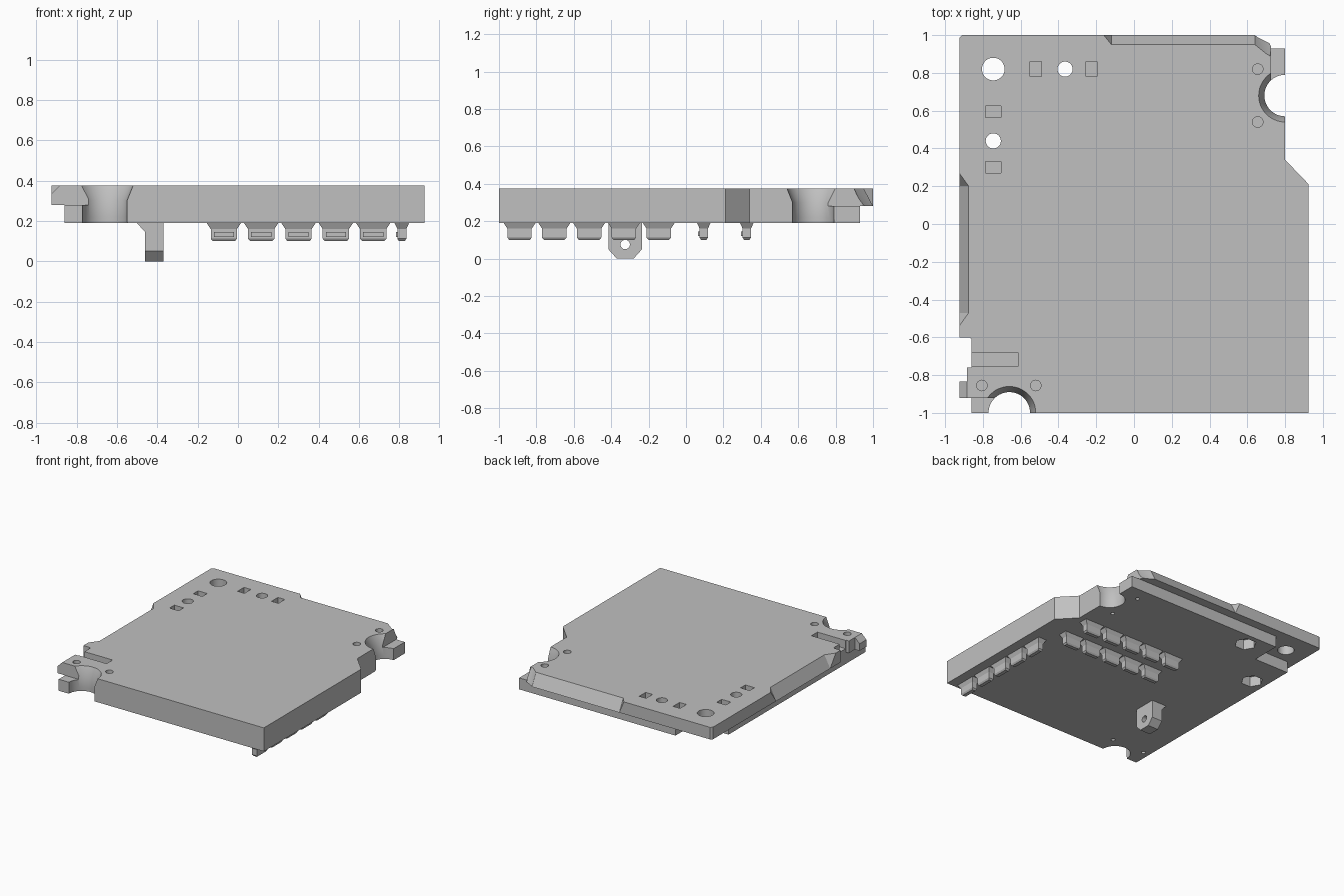
import bpy, bmesh, math
from mathutils import Vector

if "Cube" in bpy.data.objects:
    bpy.data.objects.remove(bpy.data.objects["Cube"], do_unlink=True)

grey = bpy.data.materials.new("plain grey")
grey.use_nodes = True
grey.diffuse_color = (0.53, 0.53, 0.53, 1)
grey.node_tree.nodes["Principled BSDF"].inputs["Base Color"].default_value = grey.diffuse_color

BOTTOM, STEP, TOP = 0.19, 0.28, 0.375


def finish(name, bm):
    bmesh.ops.recalc_face_normals(bm, faces=bm.faces)
    mesh = bpy.data.meshes.new(name)
    bm.to_mesh(mesh)
    bm.free()
    mesh.materials.append(grey)
    ob = bpy.data.objects.new(name, mesh)
    bpy.context.collection.objects.link(ob)
    return ob


def loft(name, loops):
    """Solid through a stack of loops with equal point counts."""
    bm = bmesh.new()
    rings = [[bm.verts.new(p) for p in loop] for loop in loops]
    n = len(rings[0])
    for a, b in zip(rings, rings[1:]):
        for i in range(n):
            j = (i + 1) % n
            bm.faces.new((a[i], a[j], b[j], b[i]))
    bm.faces.new(rings[0])
    bm.faces.new(rings[-1])
    return finish(name, bm)


def box(name, x0, x1, y0, y1, z0, z1):
    rect = ((x0, y0), (x1, y0), (x1, y1), (x0, y1))
    return loft(name, [[(x, y, z) for x, y in rect] for z in (z0, z1)])


def turned(name, x, y, profile, n=48):
    """Round solid on a vertical axis; profile is (radius, height) pairs."""
    angles = [math.tau * i / n for i in range(n)]
    return loft(name, [[(x + r * math.cos(a), y + r * math.sin(a), z) for a in angles]
                       for r, z in profile])


def hull(name, points):
    bm = bmesh.new()
    for p in points:
        bm.verts.new(p)
    bmesh.ops.convex_hull(bm, input=bm.verts[:])
    loose = [v for v in bm.verts if not v.link_faces]
    bmesh.ops.delete(bm, geom=loose, context='VERTS')
    return finish(name, bm)


def slope(start, end, outward):
    """Edge-slope cutter between two (outer, top, foot) triangles."""
    pts = []
    for tri in (start, end):
        outer, top, foot = map(Vector, tri)
        mid = (top + foot) / 2
        pts += [mid + (p - mid) * 1.5 for p in (outer, top, foot)]
        pts.append(top + Vector(outward) * 0.12 + Vector((0, 0, 0.08)))
    return hull("slope_cutter", pts)


def cut(ob, cutter):
    cutter.hide_render = True
    mod = ob.modifiers.new("cut", 'BOOLEAN')
    mod.operation, mod.solver, mod.object = 'DIFFERENCE', 'EXACT', cutter
    bpy.context.view_layer.objects.active = ob
    bpy.ops.object.modifier_apply(modifier=mod.name)
    bpy.data.objects.remove(cutter, do_unlink=True)


# Main plate outline
outline = [(-.86, -1), (.925, -1), (.925, .21), (.8, .34), (.8, .93), (.73, .93),
           (.715, .96), (.69, .985), (.64, 1), (-.91, 1), (-.925, .985), (-.925, -.6),
           (-.87, -.6), (-.86, -.61), (-.86, -.76), (-.885, -.76), (-.885, -.835),
           (-.925, -.835), (-.925, -.92), (-.86, -.92)]
plate = loft("plate", [[(x, y, z) for x, y in outline] for z in (BOTTOM, TOP)])

# Underside rebates, then the lowered ears
for b in ((-1.1, -.86, -1.1, 1.1, 0, STEP), (-1.2, 1.1, .93, 1.2, 0, STEP),
          (-1.15, -.56, .7, 1.15, 0, STEP),
          (.725, 1, .76, .95, STEP, .5), (-1, -.74, -1.2, -.92, STEP, .5)):
    cut(plate, box("rebate_cutter", *b))

# Sloped back edge, rounded corner slope, sloped side edge and small ear slope
for start, end, outward in (
    (((-.16, 1, TOP), (-.12, .95, TOP), (-.12, 1, STEP)),
     ((.64, 1, TOP), (.64, .95, TOP), (.64, 1, STEP)), (0, 1, 0)),
    (((.64, 1.02, TOP), (.64, .95, TOP), (.64, 1, STEP)),
     ((.76, .96, TOP), (.72, .89, TOP), (.73, .95, STEP)), (.5, .9, 0)),
    (((-.925, .27, TOP), (-.875, .2, TOP), (-.925, .2, STEP)),
     ((-.925, -.54, TOP), (-.875, -.47, TOP), (-.925, -.47, STEP)), (-1, 0, 0)),
    (((-.925, -.8, TOP), (-.885, -.8, TOP), (-.925, -.8, .335)),
     ((-.925, -.95, TOP), (-.885, -.95, TOP), (-.925, -.95, .335)), (-1, 0, 0)),
):
    cut(plate, slope(start, end, outward))

# Countersunk half holes on the edges
for x, y in ((-.66, -1), (.8, .68)):
    cut(plate, turned("edge_hole_cutter", x, y,
                      [(.115, .1), (.11, .22), (.11, .3), (.14, TOP), (.14, .45)]))

# Through holes, two with hexagonal nut pockets below
cut(plate, turned("large_hole_cutter", -.745, .82, [(.06, .1), (.06, .5)]))
for x, y in ((-.365, .82), (-.745, .44)):
    cut(plate, turned("hole_cutter", x, y, [(.04, .1), (.04, .5)]))
    cut(plate, turned("nut_cutter", x, y, [(.08, .1), (.08, .27)], 6))

# Blind pin holes, top and underside
for x, y in ((.655, .82), (.655, .54), (-.805, -.855), (-.52, -.855)):
    cut(plate, turned("pin_cutter", x, y, [(.028, .3), (.028, .5)], 24))
    cut(plate, turned("pilot_cutter", x, y, [(.015, .1), (.015, .23)], 16))

# Square pockets beside the holes and the side slot
for x, y, w, h in ((-.52, .82, .03, .04), (-.225, .82, .03, .04),
                   (-.745, .595, .04, .03), (-.745, .3, .04, .03)):
    cut(plate, box("pocket_cutter", x - w, x + w, y - h, y + h, .32, .5))
cut(plate, box("slot_cutter", -1, -.615, -.755, -.68, .31, .5))


# Flat pegs under the plate, with flared roots and a raised lip
def peg(name, x, y, along_x):
    loops = []
    for z, w, d in ((.2, .09, .04), (.19, .085, .036), (.16, .065, .022),
                    (.112, .065, .022), (.1, .055, .014)):
        if not along_x:
            w, d = d, w
        loops.append([(x - w, y - d, z), (x + w, y - d, z), (x + w, y + d, z), (x - w, y + d, z)])
    loft(name, loops)
    if along_x:
        box(name + "_lip", x - .05, x + .05, y - .03, y, .12, .145)
    else:
        box(name + "_lip", x - .03, x, y - .05, y + .05, .12, .145)


for i in range(5):
    for row, y in (("front_row", .095), ("back_row", .325)):
        peg(f"{row}_peg_{i + 1}", -.07 + .185 * i, y, True)
    peg(f"side_peg_{i + 1}", .812, -.89 + .186 * i, False)

# Hanging tab with a cross hole and a gusset
tab_side = [(-.415, .2), (-.415, .05), (-.37, 0), (-.28, 0), (-.235, .05), (-.235, .2)]
tab = loft("hanging_tab", [[(x, y, z) for y, z in tab_side] for x in (-.46, -.37)])
ring = [math.tau * i / 24 for i in range(24)]
cut(tab, loft("tab_hole_cutter", [[(x, -.325 + .025 * math.cos(a), .075 + .025 * math.sin(a))
                                   for a in ring] for x in (-.6, -.2)]))
hull("tab_gusset", [(x, y, z) for y in (-.415, -.235)
                    for x, z in ((-.505, .2), (-.5, .188), (-.455, .14), (-.455, .2))])

# Smooth the round walls only
bpy.ops.object.select_all(action='DESELECT')
for ob in (plate, tab):
    ob.select_set(True)
bpy.context.view_layer.objects.active = plate
bpy.ops.object.shade_smooth_by_angle(angle=math.radians(25))
